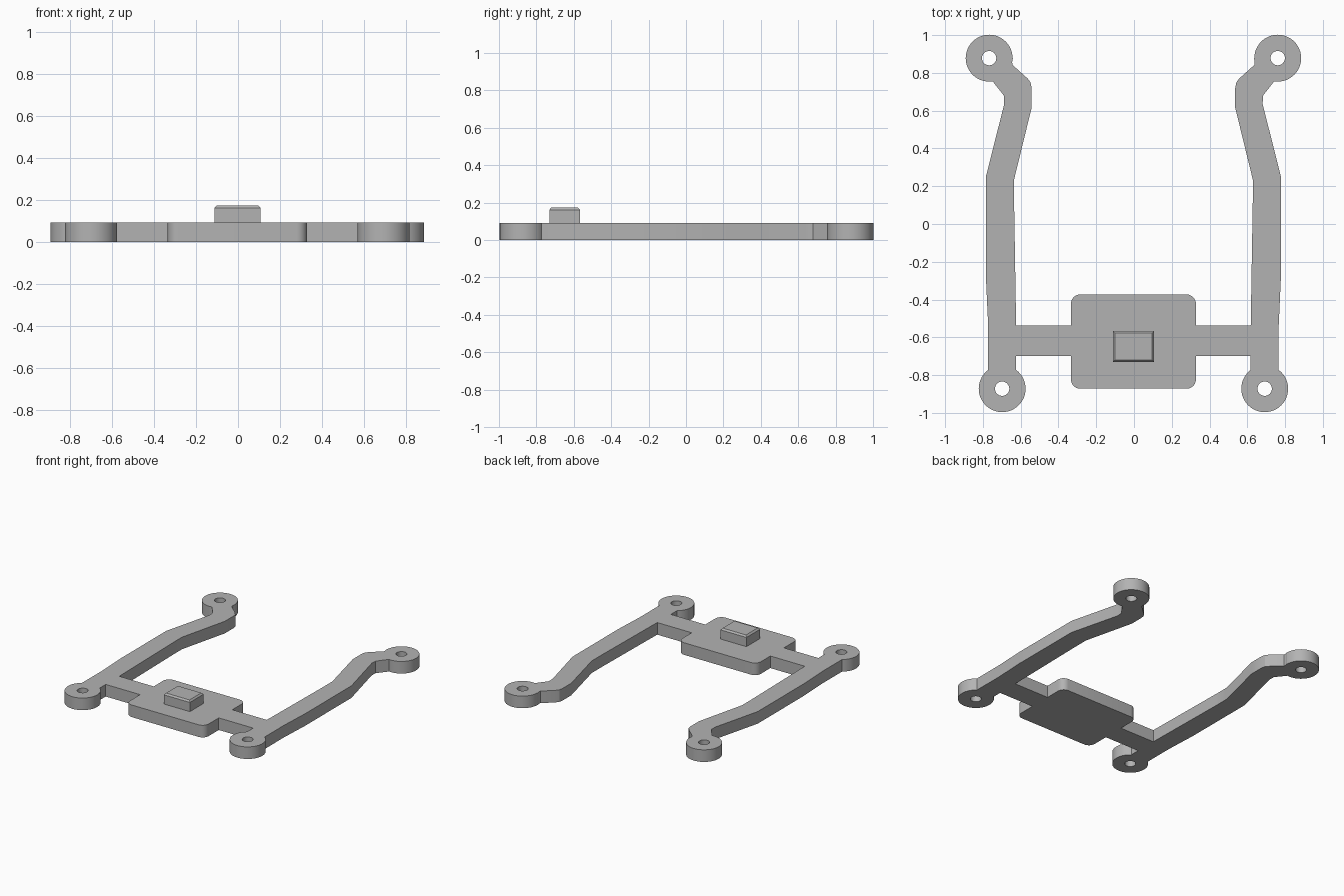
import bpy, bmesh, math
from mathutils import Vector
from mathutils.geometry import delaunay_2d_cdt

cube = bpy.data.objects.get("Cube")
if cube:
    bpy.data.objects.remove(cube, do_unlink=True)

THICK = 0.092
CX = -0.003            # symmetry axis of the frame
RING_R, HOLE_R = 0.124, 0.038
RINGS = [(0.764, 0.878), (0.695, -0.872)]

grey = bpy.data.materials.new("plain grey")
grey.use_nodes = True
grey.diffuse_color = (0.45, 0.45, 0.45, 1)
grey.node_tree.nodes["Principled BSDF"].inputs["Base Color"].default_value = grey.diffuse_color


def add_object(name, bm):
    bmesh.ops.recalc_face_normals(bm, faces=bm.faces)
    mesh = bpy.data.meshes.new(name)
    bm.to_mesh(mesh)
    bm.free()
    mesh.materials.append(grey)
    obj = bpy.data.objects.new(name, mesh)
    bpy.context.collection.objects.link(obj)
    return obj


def arc(c, r, n, start=0.0, sweep=2 * math.pi):
    return [(c[0] + r * math.cos(start + sweep * i / n),
             c[1] + r * math.sin(start + sweep * i / n)) for i in range(n)]


def rect(x0, x1, y0, y1):
    return [(x0, y0), (x1, y0), (x1, y1), (x0, y1)]


def rounded_rect(x0, x1, y0, y1, r, n=8):
    corners = [(x1 - r, y1 - r), (x0 + r, y1 - r), (x0 + r, y0 + r), (x1 - r, y0 + r)]
    return [p for k, c in enumerate(corners)
            for p in arc(c, r, n, k * math.pi / 2, math.pi / 2 * n / (n - 1))]


def mirrored(loop):
    return [(-x, y) for x, y in reversed(loop)]


# Bent side arm, from the front ring to the back ring
arm = [(0.621, -0.85), (0.621, -0.54), (0.632, 0.13), (0.632, 0.235),
       (0.539, 0.615), (0.539, 0.72), (0.545, 0.75), (0.56, 0.77),
       (0.64, 0.842), (0.643, 0.86), (0.637, 0.878), (0.764, 0.878),
       (0.745, 0.755), (0.686, 0.68), (0.684, 0.635),
       (0.780, 0.255), (0.780, -0.30), (0.769, -0.54), (0.769, -0.85)]

# Flat outlines that merge into one frame
side = [arm] + [arc(c, RING_R, 48) for c in RINGS] + [arc(c, HOLE_R, 32) for c in RINGS]
loops = side + [mirrored(l) for l in side]
loops.append(rect(-0.70, 0.70, -0.70, -0.537))                      # crossbar
loops.append(rounded_rect(-0.331, 0.331, -0.872, -0.373, 0.05))     # centre plate

points, outlines = [], []
for loop in loops:
    outlines.append(list(range(len(points), len(points) + len(loop))))
    points += [Vector(p) for p in loop]
verts, _, faces, *_ = delaunay_2d_cdt(points, [], outlines, 1, 1e-5)

holes = [Vector((s * x, y)) for x, y in RINGS for s in (1, -1)]
bm = bmesh.new()
bverts = [bm.verts.new((v.x + CX, v.y, 0)) for v in verts]
for f in faces:
    mid = sum((verts[i] for i in f), Vector((0, 0))) / len(f)
    if all((mid - h).length > HOLE_R * 0.999 or
           any((verts[i] - h).length > HOLE_R * 1.01 for i in f) for h in holes):
        bm.faces.new([bverts[i] for i in f])
bmesh.ops.delete(bm, geom=[v for v in bm.verts if not v.link_faces], context='VERTS')
# Remove seams where the outlines overlapped
inner = [v for v in bm.verts if not v.is_boundary]
bmesh.ops.dissolve_verts(bm, verts=inner)
bmesh.ops.triangulate(bm, faces=bm.faces)
ext = bmesh.ops.extrude_face_region(bm, geom=bm.faces[:], use_keep_orig=True)
top = [g for g in ext["geom"] if isinstance(g, bmesh.types.BMVert)]
bmesh.ops.translate(bm, verts=top, vec=(0, 0, THICK))
frame = add_object("frame", bm)

# Raised block with a chamfered top
bm = bmesh.new()
levels = [(0.0, THICK - 0.005), (0.0, 0.162), (0.011, 0.174)]
stack = [[bm.verts.new((x, y, z)) for x, y in
          rect(-0.112 + d, 0.107 - d, -0.731 + d, -0.567 - d)] for d, z in levels]
for low, high in zip(stack, stack[1:]):
    for i in range(4):
        j = (i + 1) % 4
        bm.faces.new((low[i], low[j], high[j], high[i]))
bm.faces.new(stack[0])
bm.faces.new(stack[-1])
add_object("raised_block", bm)

# Smooth the round walls, keep the edges sharp
bpy.ops.object.select_all(action='DESELECT')
frame.select_set(True)
bpy.context.view_layer.objects.active = frame
bpy.ops.object.shade_smooth_by_angle(angle=math.radians(25))
